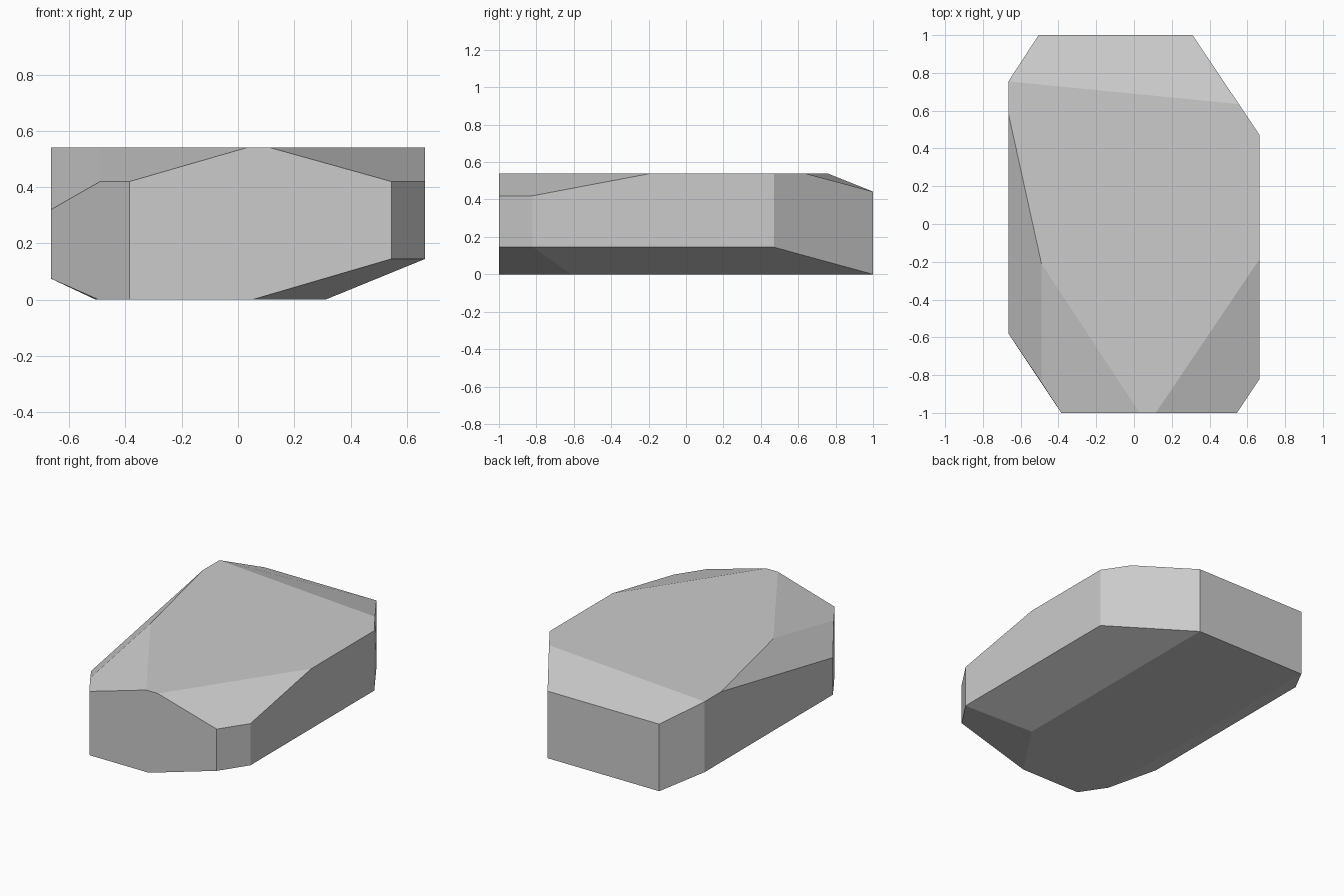
import bpy
import bmesh
import math

# Remove the default cube
default = bpy.data.objects.get("Cube")
if default:
    bpy.data.objects.remove(default, do_unlink=True)

# Main extents of the slab
SIDE = 0.665
END = 1.0
TOP = 0.54


def make_material(name, color):
    material = bpy.data.materials.new(name)
    material.use_nodes = True
    material.diffuse_color = color
    shader = material.node_tree.nodes["Principled BSDF"]
    shader.inputs["Base Color"].default_value = color
    return material


def at_height(outline, z):
    """Lift a flat outline to one height."""
    return [(x, y, z) for x, y in outline]


corners = []

# Flat upper face
corners += at_height([(-SIDE, 0.755), (0.555, 0.635), (SIDE, 0.47),
                      (SIDE, -0.185), (0.115, -END), (0.03, -END),
                      (-0.49, -0.21), (-SIDE, 0.585)], TOP)

# Shoulders, where the upper slopes meet the upright sides
corners += at_height([(-0.505, END), (0.31, END)], 0.442)
corners += at_height([(0.545, -END), (SIDE, -0.82),
                      (-0.385, -END), (-0.49, -0.84)], 0.42)
corners += at_height([(-SIDE, -0.58)], 0.32)

# Lower rims, where the upright sides meet the undercuts
corners += at_height([(SIDE, 0.47), (SIDE, -0.82), (0.545, -END)], 0.145)
corners += at_height([(-SIDE, -0.58), (-SIDE, 0.755)], 0.075)

# Flat base
corners += at_height([(-0.505, END), (0.31, END), (0.31, -0.61),
                      (0.05, -END), (-0.385, -END), (-0.495, -0.835)], 0)

# Wrap the corners in a faceted shell and merge nearly flat triangles
bm = bmesh.new()
for corner in corners:
    bm.verts.new(corner)
bmesh.ops.convex_hull(bm, input=bm.verts[:])
bmesh.ops.dissolve_limit(bm, angle_limit=math.radians(8),
                         verts=bm.verts[:], edges=bm.edges[:])
bmesh.ops.recalc_face_normals(bm, faces=bm.faces[:])

mesh = bpy.data.meshes.new("rock_slab")
bm.to_mesh(mesh)
bm.free()

# Flat shaded stone
mesh.materials.append(make_material("stone_grey", (0.6, 0.6, 0.6, 1)))
rock = bpy.data.objects.new("rock_slab", mesh)
bpy.context.collection.objects.link(rock)
